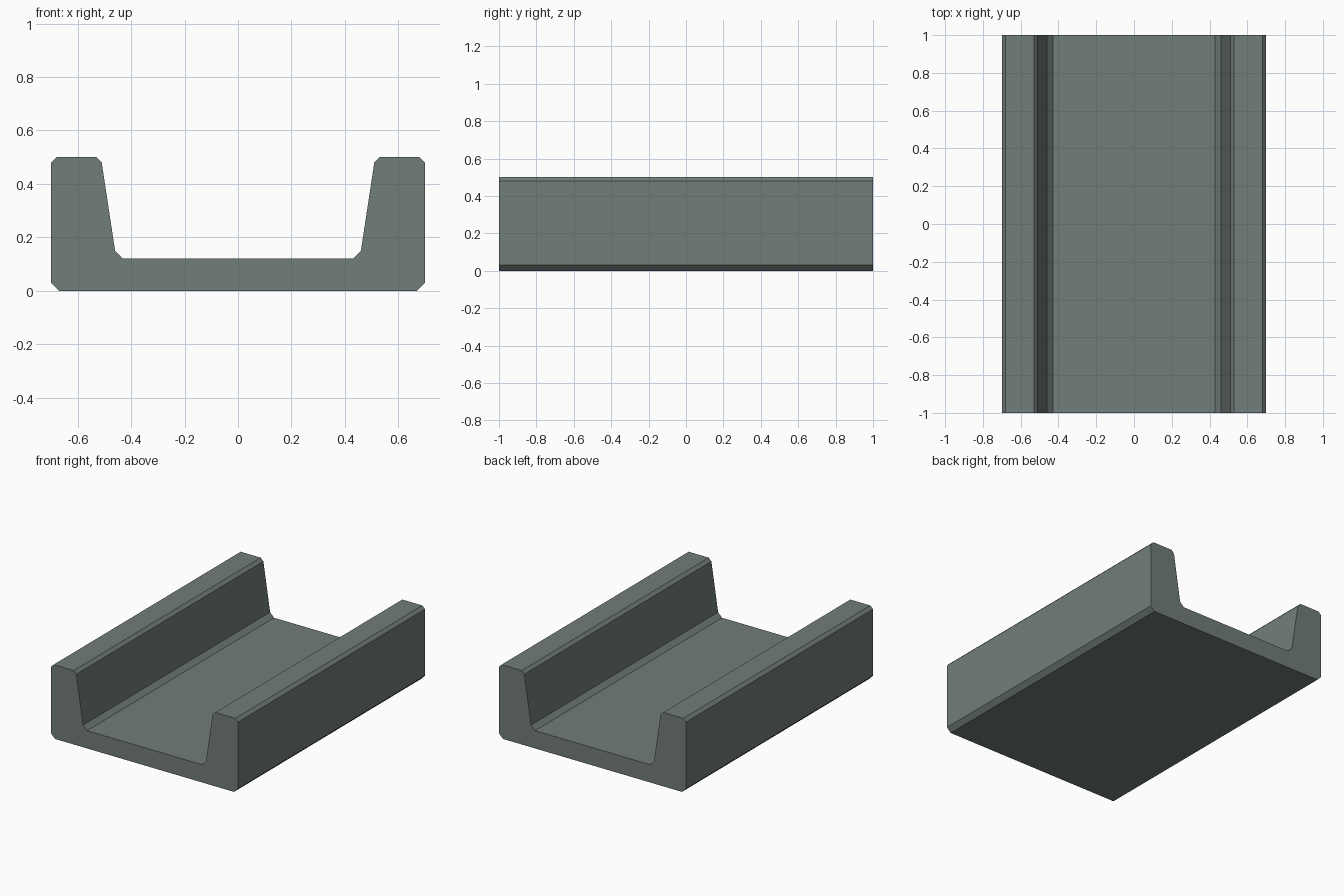
import bpy
import bmesh

if "Cube" in bpy.data.objects:
    bpy.data.objects.remove(bpy.data.objects["Cube"])

# Right half of the channel cross-section (x, z), from floor centre side round to the base
half = [(0.43, 0.12), (0.46, 0.15), (0.51, 0.48), (0.53, 0.50),
        (0.68, 0.50), (0.70, 0.48), (0.70, 0.03), (0.67, 0.0)]
profile = half + [(-x, z) for x, z in reversed(half)]

# Extrude the section along the full length
bm = bmesh.new()
front = bm.faces.new([bm.verts.new((x, -1.0, z)) for x, z in profile])
result = bmesh.ops.extrude_face_region(bm, geom=[front], use_keep_orig=True)
end_verts = [g for g in result["geom"] if isinstance(g, bmesh.types.BMVert)]
bmesh.ops.translate(bm, verts=end_verts, vec=(0, 2.0, 0))
bmesh.ops.recalc_face_normals(bm, faces=bm.faces)

mesh = bpy.data.meshes.new("channel")
bm.to_mesh(mesh)
bm.free()

# Single grey-green finish
mat = bpy.data.materials.new("grey green")
mat.diffuse_color = (0.165, 0.205, 0.195, 1.0)
mat.use_nodes = True
mat.node_tree.nodes["Principled BSDF"].inputs["Base Color"].default_value = mat.diffuse_color
mesh.materials.append(mat)

channel = bpy.data.objects.new("channel", mesh)
bpy.context.collection.objects.link(channel)
